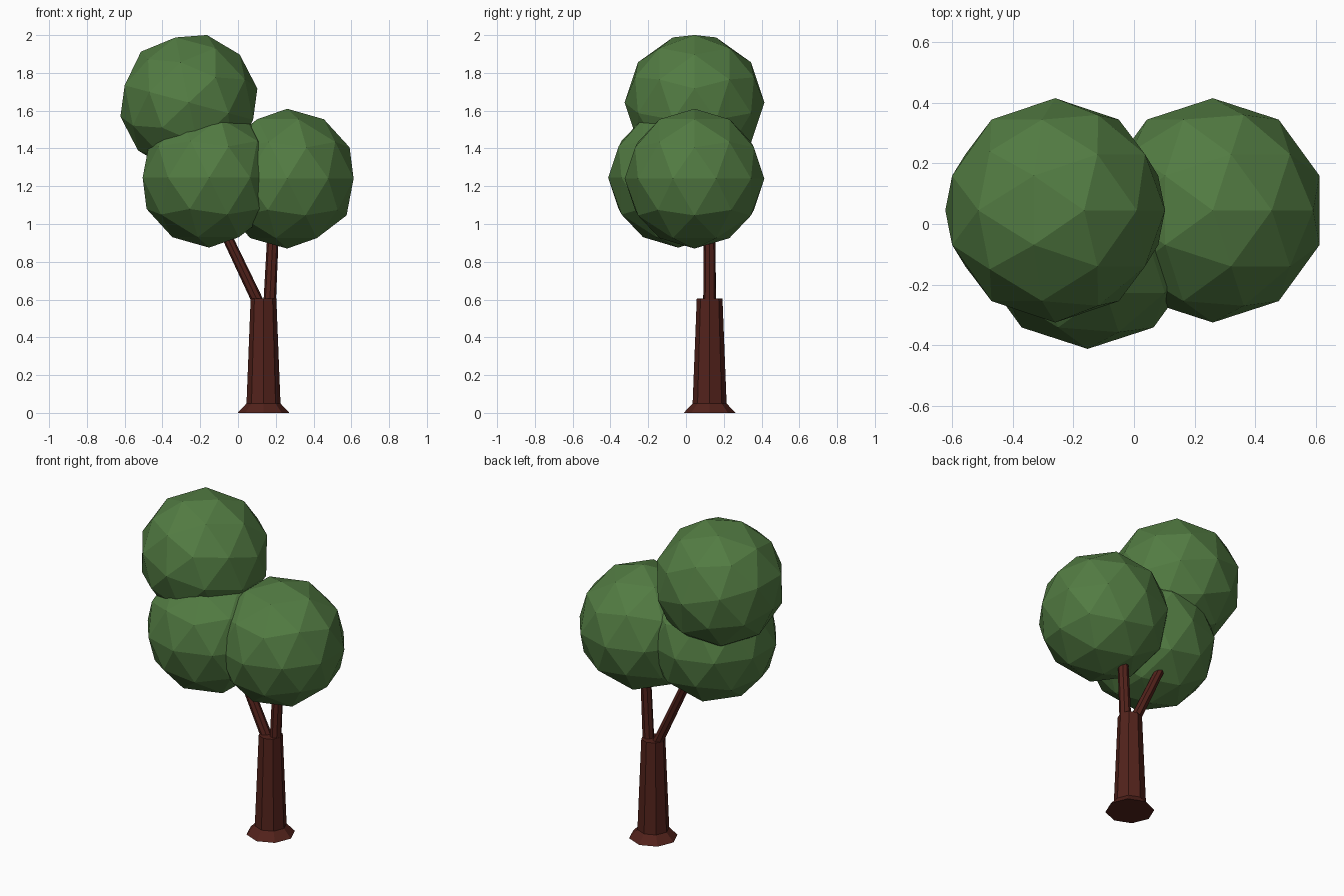
import bpy, bmesh, math

if "Cube" in bpy.data.objects:
    bpy.data.objects.remove(bpy.data.objects["Cube"])


def material(name, rgb):
    m = bpy.data.materials.new(name)
    m.diffuse_color = (*rgb, 1)
    m.use_nodes = True
    m.node_tree.nodes["Principled BSDF"].inputs["Base Color"].default_value = m.diffuse_color
    return m


BARK = material("bark", (0.085, 0.016, 0.011))
LEAF = material("leaves", (0.085, 0.20, 0.055))


def finish(name, bm, mat):
    bmesh.ops.recalc_face_normals(bm, faces=bm.faces)
    me = bpy.data.meshes.new(name)
    bm.to_mesh(me)
    bm.free()
    me.materials.append(mat)
    ob = bpy.data.objects.new(name, me)
    bpy.context.collection.objects.link(ob)
    return ob


def loft(name, sections, sides=8):
    """Closed solid through horizontal rings given as (x, y, z, radius)."""
    bm = bmesh.new()
    rings = []
    for x, y, z, r in sections:
        angles = [2 * math.pi * i / sides for i in range(sides)]
        rings.append([bm.verts.new((x + r * math.cos(a), y + r * math.sin(a), z))
                      for a in angles])
    for lo, hi in zip(rings, rings[1:]):
        for i in range(sides):
            j = (i + 1) % sides
            bm.faces.new((lo[i], lo[j], hi[j], hi[i]))
    bm.faces.new(rings[0])
    bm.faces.new(rings[-1])
    return finish(name, bm, BARK)


def foliage(name, centre, tilt=0):
    bm = bmesh.new()
    bmesh.ops.create_icosphere(bm, subdivisions=2, radius=0.37)
    ob = finish(name, bm, LEAF)
    ob.location = centre
    ob.rotation_euler.y = math.radians(tilt)


# Trunk with flared foot
TX, TY = 0.135, 0.125
loft("trunk", [(TX, TY, 0, 0.137), (TX, TY, 0.05, 0.09), (TX, TY, 0.605, 0.068)])

# Two branches forking from the trunk top into the foliage
loft("left_branch", [(0.105, TY, 0.59, 0.034), (-0.09, TY, 1.0, 0.030)])
loft("right_branch", [(0.168, TY, 0.59, 0.033), (0.188, TY, 1.0, 0.030)])

# Three faceted leaf clumps
foliage("top_foliage", (-0.26, 0.045, 1.643), tilt=15)
foliage("right_foliage", (0.26, 0.045, 1.24))
foliage("front_foliage", (-0.153, -0.042, 1.245))
